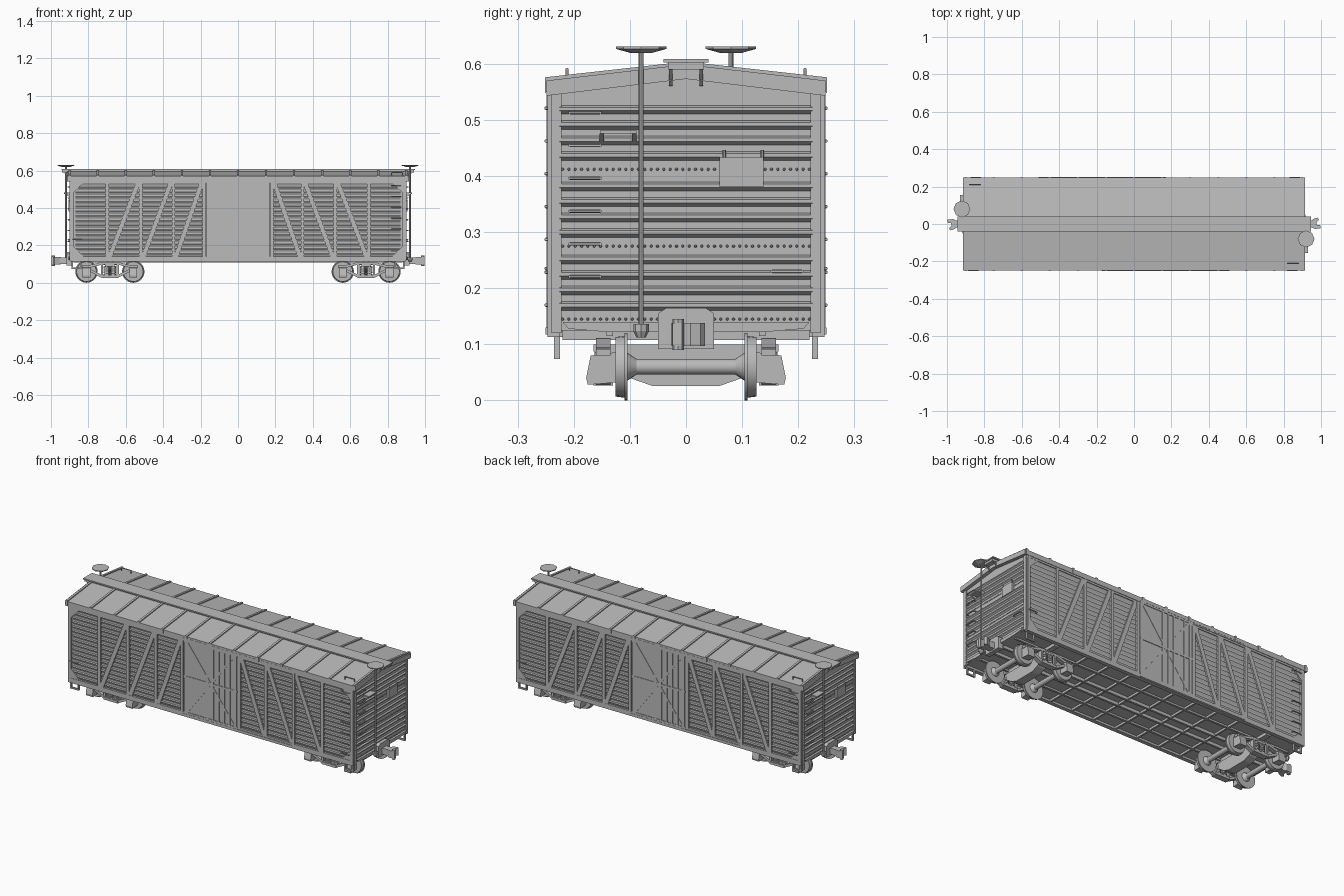
import bpy, bmesh, math
from mathutils import Vector, Matrix

if "Cube" in bpy.data.objects:
    bpy.data.objects.remove(bpy.data.objects["Cube"])

grey = bpy.data.materials.new("light_grey")
grey.use_nodes = True
COLOUR = (0.5, 0.5, 0.5, 1)
grey.diffuse_color = COLOUR
grey.node_tree.nodes["Principled BSDF"].inputs["Base Color"].default_value = COLOUR


def prism(bm, pts, axis, a, b):
    """Extrude a flat outline along an axis from a to b."""
    place = {"x": lambda u, v, t: (t, u, v), "y": lambda u, v, t: (u, t, v),
             "z": lambda u, v, t: (u, v, t)}[axis]
    lo = [bm.verts.new(place(u, v, a)) for u, v in pts]
    hi = [bm.verts.new(place(u, v, b)) for u, v in pts]
    bm.faces.new(lo)
    bm.faces.new(hi[::-1])
    for i in range(len(pts)):
        j = (i + 1) % len(pts)
        bm.faces.new((lo[i], lo[j], hi[j], hi[i]))


def box(bm, x0, x1, y0, y1, z0, z1):
    prism(bm, [(x0, y0), (x1, y0), (x1, y1), (x0, y1)], "z", z0, z1)


def strap(bm, a, b, w, y0, y1):
    """Flat bar between two points of the xz plane."""
    a, b = Vector(a), Vector(b)
    d = (b - a).normalized() * w / 2
    n = Vector((-d.y, d.x))
    prism(bm, [a + n, b + n, b - n, a - n], "y", y0, y1)


def rod(bm, p, q, r, r2=None, n=8):
    p, q = Vector(p), Vector(q)
    m = Matrix.Translation((p + q) / 2) @ (q - p).to_track_quat("Z", "Y").to_matrix().to_4x4()
    bmesh.ops.create_cone(bm, cap_ends=True, segments=n, radius1=r,
                          radius2=r if r2 is None else r2, depth=(q - p).length, matrix=m)


def handle(bm, p, q, out, r=0.0025):
    """Bent grab iron standing off by the vector out."""
    p, q, out = Vector(p), Vector(q), Vector(out)
    for a, b in ((p, p + out), (p + out, q + out), (q + out, q)):
        rod(bm, a, b, r, n=6)


def finish(bm, name, copies="", smooth=False):
    """copies: 'x' or 'y' mirrors across that axis, 'r' adds a half-turn copy."""
    for c in copies:
        dup = bmesh.ops.duplicate(bm, geom=bm.verts[:] + bm.edges[:] + bm.faces[:])
        for v in dup["geom"]:
            if isinstance(v, bmesh.types.BMVert):
                if c in "xr":
                    v.co.x = -v.co.x
                if c in "yr":
                    v.co.y = -v.co.y
    bmesh.ops.recalc_face_normals(bm, faces=bm.faces[:])
    mesh = bpy.data.meshes.new(name)
    bm.to_mesh(mesh)
    bm.free()
    mesh.materials.append(grey)
    ob = bpy.data.objects.new(name, mesh)
    bpy.context.collection.objects.link(ob)
    if smooth:
        bpy.ops.object.select_all(action="DESELECT")
        ob.select_set(True)
        bpy.context.view_layer.objects.active = ob
        bpy.ops.object.shade_smooth_by_angle(angle=math.radians(40))


new = bmesh.new

# Body shell
bm = new()
prism(bm, [(-.236, .125), (.236, .125), (.236, .55), (0, .582), (-.236, .55)], "x", -.893, .893)
finish(bm, "body")

# Horizontal ribbed side sheets
bm = new()
for i in range(16):
    z = .15 + i * .0253
    rib = [(-.235, z - .011), (-.242, z + .004), (-.235, z + .008)]
    prism(bm, rib, "x", -.87, -.185)
    prism(bm, rib, "x", .185, .87)
finish(bm, "side_ribs", "r")

# Posts, diagonals, sills and gussets of the side frame
bm = new()
posts = (.18, .345, .52, .7, .885)
for s in (-1, 1):
    for x in posts:
        strap(bm, (s * x, .12), (s * x, .555), .018, -.247, -.234)
    for a, b in zip(posts[:3], posts[1:4]):
        strap(bm, (s * (a + .012), .54), (s * (b - .012), .135), .024, -.246, -.234)
    for z, dz in ((.535, -.06), (.14, .06)):
        prism(bm, [(s * .885, z), (s * .825, z), (s * .885, z + dz)], "y", -.245, -.234)
box(bm, -.895, .895, -.247, -.225, .113, .14)
box(bm, -.895, .895, -.246, -.23, .533, .56)
finish(bm, "side_frame", "r")

# Sliding door with frame, crossed braces, vertical ribs and tracks
bm = new()
box(bm, -.168, .168, -.246, -.235, .125, .555)
for s in (-1, 1):
    strap(bm, (s * .158, .13), (s * .158, .55), .016, -.249, -.24)
    strap(bm, (s * .15, .14), (-s * .15, .54), .012, -.248, -.24)
for z in (.135, .34, .545):
    strap(bm, (-.168, z), (.168, z), .012, -.249, -.24)
for x in (-.02, .015, .05, .085, .12):
    strap(bm, (x, .14), (x, .54), .01, -.249, -.24)
box(bm, -.17, .51, -.25, -.24, .118, .13)
box(bm, -.17, .51, -.25, -.24, .55, .56)
finish(bm, "sliding_door", "r")

# Corrugated ends with rivet rows
bm = new()
for base in (.145, .275, .412):
    for k in range(4):
        z = base + .024 + k * .0275
        prism(bm, [(.892, z - .009), (.901, z - .002), (.901, z + .004), (.892, z + .008)],
              "y", -.225, .225)
    for k in range(40):
        y = -.22 + k * .44 / 39
        rod(bm, (.892, y, base), (.898, y, base), .003, .0015, 6)
finish(bm, "end_ribs", "r")

# Corner posts and end sills
bm = new()
box(bm, .88, .9, .222, .24, .12, .552)
finish(bm, "corner_posts", "xy")
bm = new()
prism(bm, [(-.22, .14), (-.21, .128), (-.14, .122), (.14, .122), (.21, .128), (.22, .14)],
      "x", .87, .905)
finish(bm, "end_sill", "r")

# Roof with raised seams
bm = new()
roof = [(-.249, .543), (0, .573), (.249, .543), (.249, .57), (0, .599), (-.249, .57)]
prism(bm, roof, "x", -.913, .913)
finish(bm, "roof")
bm = new()
seam = [(-.251, .548), (-.24, .56), (0, .59), (.24, .56), (.251, .548), (.251, .576),
        (0, .604), (-.251, .576)]
for i in range(13):
    x = -.9 + i * .15
    prism(bm, seam, "x", x - .006, x + .006)
finish(bm, "roof_seams")

# Running board and end brackets
bm = new()
box(bm, -.945, .945, -.04, .04, .602, .609)
box(bm, -.94, .94, -.032, .032, .59, .602)
for s in (-1, 1):
    for y in (-.027, .027):
        strap(bm, (s * .938, .6), (s * .9, .563), .006, y - .003, y + .003)
finish(bm, "running_board")

# Grab irons on sides, ends and roof
bm = new()
for k in range(7):
    z = .17 + k * .0585
    handle(bm, (.82, -.238, z), (.872, -.238, z), (0, -.012, 0), .003)
    if k:
        handle(bm, (.893, -.207, z - .008), (.893, -.153, z - .008), (.016, 0, 0), .003)
handle(bm, (.893, .153, .23), (.893, .207, .23), (.016, 0, 0), .003)
handle(bm, (-.885, -.238, .235), (-.835, -.238, .235), (0, -.012, 0), .003)
handle(bm, (.82, -.212, .572), (.88, -.212, .572), (0, 0, .018), .003)
finish(bm, "grab_irons", "r")

# Stirrup steps below the corners
bm = new()
for x in (.84, .885):
    box(bm, x - .004, x + .004, .225, .235, .074, .13)
box(bm, .84, .885, .225, .235, .074, .082)
finish(bm, "steps", "xy")

# Brake wheel, staff, platform and chain drum
bm = new()
rod(bm, (.92, -.08, .12), (.92, -.08, .628), .0045)
rod(bm, (.92, -.08, .626), (.92, -.08, .631), .045, n=8)
rod(bm, (.92, -.08, .619), (.92, -.08, .626), .018, .043, 8)
rod(bm, (.92, -.08, .112), (.92, -.08, .124), .008, .014)
rod(bm, (.92, -.08, .124), (.92, -.08, .136), .014)
box(bm, .89, .93, -.152, -.088, .476, .482)
for y in (-.15, -.092):
    prism(bm, [(.893, .46), (.9, .46), (.93, .476), (.893, .476)], "y", y - .004, y + .004)
box(bm, .893, .928, -.09, -.07, .124, .13)
finish(bm, "hand_brake", "r")

# Placard board on each end
bm = new()
box(bm, .893, .905, .06, .138, .38, .434)
for y in (.068, .136):
    rod(bm, (.904, y, .432), (.904, y, .446), .003, n=6)
finish(bm, "placard", "r")

# Couplers with striker housing
bm = new()
prism(bm, [(-.05, .092), (.05, .092), (.05, .155), (.035, .165), (-.035, .165), (-.05, .155)],
      "x", .89, .918)
box(bm, .9, .958, -.018, .018, .1, .135)
prism(bm, [(.95, -.018), (.965, -.026), (.998, -.024), (.998, -.008), (.978, -.005),
           (.976, .008), (.99, .026), (.98, .034), (.955, .025)], "z", .097, .138)
rod(bm, (.988, -.014, .09), (.988, -.014, .145), .01)
finish(bm, "coupler", "r")

# Underframe: centre sill, stringers and cross bearers
bm = new()
for y in (.03, .13):
    box(bm, -.88, .88, y, y + .012, .108 if y < .1 else .115, .13)
for k in range(5):
    x = .07 + k * .14
    if k < 4:
        box(bm, x - .005, x + .005, -.23, .23, .113, .13)
box(bm, .67, .7, -.22, .22, .108, .13)
finish(bm, "underframe", "xy")

# Wheelsets
bm = new()
for x in (.56, .81):
    rod(bm, (x, 0, .06), (x, .09, .06), .014, n=16)
    rod(bm, (x, .088, .06), (x, .106, .06), .014, .026, 16)
    rod(bm, (x, .104, .06), (x, .11, .06), .06, n=24)
    rod(bm, (x, .11, .06), (x, .126, .06), .055, .053, 24)
    rod(bm, (x, .126, .06), (x, .14, .06), .02, .016, 12)
finish(bm, "wheelsets", "xy", True)

# Truck side frames, journal boxes and springs
bm = new()
c = .685
for s in (-1, 1):
    strap(bm, (c + s * .15, .086), (c + s * .1, .088), .012, .135, .16)
    strap(bm, (c + s * .105, .088), (c + s * .045, .104), .014, .135, .16)
    strap(bm, (c + s * .105, .066), (c + s * .04, .033), .014, .135, .16)
    strap(bm, (c + s * .042, .03), (c + s * .042, .106), .012, .135, .16)
    x = c + s * .125
    prism(bm, [(.125, .032), (.175, .028), (.178, .04), (.17, .08), (.125, .086)], "x",
          x - .021, x + .021)
    for k in range(5):
        z = .042 + k * .0095
        rod(bm, (c + s * .018, .148, z), (c + s * .018, .148, z + .006), .015, n=12)
    rod(bm, (c + s * .018, .148, .035), (c + s * .018, .148, .09), .011)
strap(bm, (c - .045, .104), (c + .045, .104), .014, .135, .16)
strap(bm, (c - .045, .034), (c + .045, .034), .014, .13, .165)
finish(bm, "truck_frames", "xy")

# Truck bolsters and spring planks
bm = new()
prism(bm, [(-.165, .088), (-.165, .1), (.165, .1), (.165, .088), (.1, .04), (.06, .026),
           (-.06, .026), (-.1, .04)], "x", .66, .71)
rod(bm, (.685, 0, .095), (.685, 0, .125), .035, n=12)
finish(bm, "bolsters", "x")
